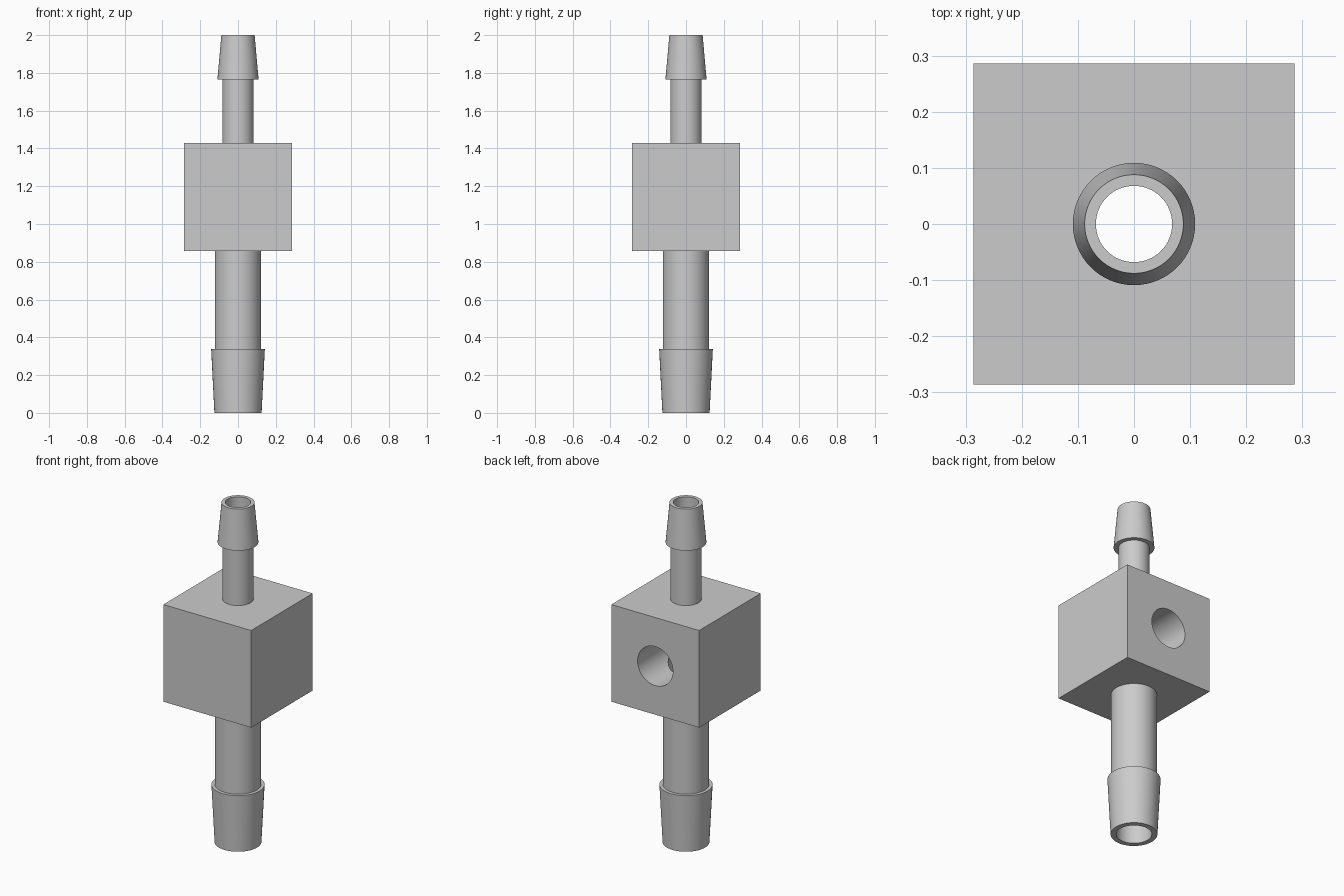
import bpy, bmesh, math
from mathutils import Matrix

if "Cube" in bpy.data.objects:
    bpy.data.objects.remove(bpy.data.objects["Cube"])

SEG = 64
HALF = 0.286                      # half the block width
Z0, Z1 = 0.858, 1.43              # block bottom and top
ZC = (Z0 + Z1) / 2
BORE_TOP, BORE_LOW, PORT = 0.068, 0.095, 0.115

grey = bpy.data.materials.new("plain_grey")
grey.diffuse_color = (0.6, 0.6, 0.6, 1)
grey.use_nodes = True
grey.node_tree.nodes["Principled BSDF"].inputs["Base Color"].default_value = grey.diffuse_color


def add_object(name, bm):
    bmesh.ops.recalc_face_normals(bm, faces=bm.faces)
    mesh = bpy.data.meshes.new(name)
    bm.to_mesh(mesh)
    bm.free()
    mesh.materials.append(grey)
    obj = bpy.data.objects.new(name, mesh)
    bpy.context.collection.objects.link(obj)
    return obj


def smooth(obj):
    bpy.ops.object.select_all(action='DESELECT')
    obj.select_set(True)
    bpy.context.view_layer.objects.active = obj
    bpy.ops.object.shade_smooth_by_angle(angle=math.radians(30))


def lathe(name, profile):
    """Spin a closed (radius, height) outline round the z axis."""
    bm = bmesh.new()
    rings = [[bm.verts.new((r * math.cos(a), r * math.sin(a), z))
              for a in (2 * math.pi * i / SEG for i in range(SEG))]
             for r, z in profile]
    for k, ring in enumerate(rings):
        nxt = rings[(k + 1) % len(rings)]
        for i in range(SEG):
            j = (i + 1) % SEG
            bm.faces.new((ring[i], ring[j], nxt[j], nxt[i]))
    obj = add_object(name, bm)
    smooth(obj)


def drill(target, name, radius, length, matrix):
    """Cut a round hole and discard the cutter."""
    bm = bmesh.new()
    bmesh.ops.create_cone(bm, cap_ends=True, segments=SEG, radius1=radius,
                          radius2=radius, depth=length, matrix=matrix)
    cutter = add_object(name, bm)
    cutter.hide_render = True
    mod = target.modifiers.new(name, 'BOOLEAN')
    mod.operation, mod.solver, mod.object = 'DIFFERENCE', 'EXACT', cutter
    bpy.context.view_layer.objects.active = target
    bpy.ops.object.modifier_apply(modifier=name)
    bpy.data.objects.remove(cutter)


# Square block with a stepped vertical bore and a port in the back face
bm = bmesh.new()
bmesh.ops.create_cube(bm, size=2 * HALF, matrix=Matrix.Translation((0, 0, ZC)))
block = add_object("block", bm)
turn = Matrix.Rotation(math.radians(90), 4, 'X')
drill(block, "upper_bore", BORE_TOP, 0.8, Matrix.Translation((0, 0, ZC + 0.39)))
drill(block, "lower_bore", BORE_LOW, 0.8, Matrix.Translation((0, 0, ZC - 0.4)))
drill(block, "back_port", PORT, 0.4, Matrix.Translation((0, 0.2, ZC)) @ turn)
smooth(block)

# Narrow upper hose barb
lathe("upper_barb", [(BORE_TOP, Z1), (0.083, Z1), (0.083, 1.765),
                     (0.109, 1.765), (0.088, 2.0), (BORE_TOP, 2.0)])

# Wide lower hose barb
lathe("lower_barb", [(BORE_LOW, Z0), (0.123, Z0), (0.123, 0.338),
                     (0.142, 0.338), (0.125, 0.0), (BORE_LOW, 0.0)])
